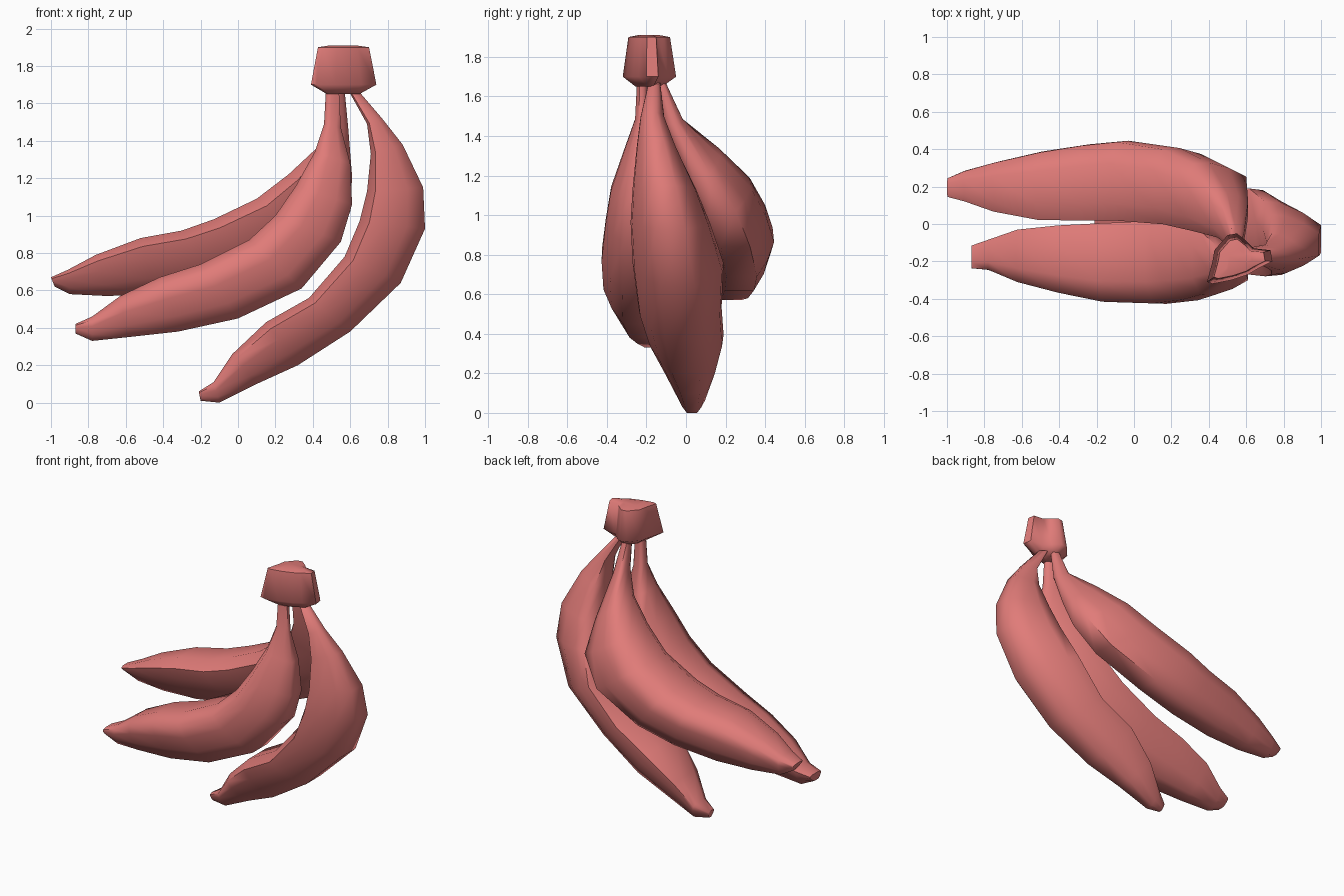
import bpy
import bmesh
import math
from mathutils import Vector

default_cube = bpy.data.objects.get("Cube")
if default_cube:
    bpy.data.objects.remove(default_cube, do_unlink=True)

# Single material
skin = bpy.data.materials.new("coral_red")
skin.use_nodes = True
colour = (0.75, 0.2, 0.19, 1)
skin.diffuse_color = colour
skin.node_tree.nodes["Principled BSDF"].inputs["Base Color"].default_value = colour

# Half section of a fruit from inner to outer side: broad inside, narrow outside
half_section = [(-1, .5), (-.7, 1), (-.2, .96), (.45, .7), (1, .37)]
section = half_section + [(along, -across) for along, across in reversed(half_section)]


def loft(name, rings):
    """Skin a list of equal-length point rings, with both ends capped."""
    bm = bmesh.new()
    loops = [[bm.verts.new(point) for point in ring] for ring in rings]
    count = len(loops[0])
    for lower, upper in zip(loops, loops[1:]):
        for i in range(count):
            j = (i + 1) % count
            bm.faces.new((lower[i], lower[j], upper[j], upper[i]))
    bm.faces.new(loops[0])
    bm.faces.new(loops[-1])
    bmesh.ops.recalc_face_normals(bm, faces=bm.faces)
    mesh = bpy.data.meshes.new(name)
    bm.to_mesh(mesh)
    bm.free()
    mesh.materials.append(skin)
    obj = bpy.data.objects.new(name, mesh)
    bpy.context.collection.objects.link(obj)
    bpy.ops.object.select_all(action="DESELECT")
    obj.select_set(True)
    bpy.context.view_layer.objects.active = obj
    bpy.ops.object.shade_smooth_by_angle(angle=math.radians(65))
    return obj


def fruit(name, lean, stations):
    """Station: inner x, inner z, outer x, outer z, centre y, half width.

    Lean moves the outer side along y, in proportion to the half width.
    """
    rings = []
    for inner_x, inner_z, outer_x, outer_z, y, half in stations:
        inner = Vector((inner_x, y, inner_z))
        outer = Vector((outer_x, y, outer_z))
        centre = (inner + outer) / 2
        reach = (outer - inner) / 2 + Vector((0, lean * half, 0))
        side = Vector((0, half, 0))
        rings.append([centre + reach * along + side * across
                      for along, across in section])
    return loft(name, rings)


# Left fruit, hanging lowest
fruit("left_fruit", 0, [
    (.59, 1.67, .65, 1.66, -.16, .03),
    (.69, 1.49, .77, 1.52, -.17, .06),
    (.71, 1.33, .88, 1.38, -.15, .1),
    (.69, 1.13, .99, 1.15, -.11, .16),
    (.65, .97, 1, .93, -.08, .2),
    (.57, .78, .87, .64, -.04, .23),
    (.38, .56, .6, .38, -.03, .21),
    (.15, .43, .32, .2, 0, .19),
    (-.03, .26, .1, .1, .02, .13),
    (-.13, .11, -.1, 0, .03, .07),
    (-.21, .06, -.2, .01, .02, .03),
])

# Front fruit
fruit("front_fruit", -.1, [
    (.47, 1.67, .54, 1.67, -.22, .03),
    (.46, 1.49, .55, 1.47, -.22, .04),
    (.41, 1.34, .6, 1.28, -.22, .1),
    (.31, 1.16, .61, 1.06, -.22, .17),
    (.2, 1, .55, .86, -.22, .2),
    (.06, .87, .34, .61, -.22, .22),
    (-.2, .74, 0, .45, -.22, .21),
    (-.42, .67, -.32, .38, -.2, .18),
    (-.63, .57, -.59, .35, -.18, .14),
    (-.78, .46, -.78, .33, -.17, .08),
    (-.87, .42, -.87, .37, -.18, .06),
])

# Back fruit
fruit("back_fruit", .15, [
    (.52, 1.67, .57, 1.67, -.13, .03),
    (.51, 1.49, .59, 1.46, -.07, .06),
    (.42, 1.36, .61, 1.21, .06, .12),
    (.27, 1.22, .6, 1.02, .16, .18),
    (.1, 1.09, .46, .84, .22, .2),
    (-.13, .98, .12, .69, .25, .21),
    (-.3, .92, -.15, .62, .24, .2),
    (-.52, .88, -.45, .58, .22, .18),
    (-.76, .79, -.7, .57, .21, .13),
    (-.91, .71, -.9, .58, .21, .08),
    (-1, .67, -.98, .62, .2, .05),
])

# Lobed stem block joining the three necks
stem_centre = Vector((.56, -.19))
stem_outline = [
    (.39, -.31), (.42, -.2), (.43, -.14), (.5, -.06), (.55, -.05), (.6, -.09),
    (.64, -.13), (.73, -.14), (.74, -.2), (.66, -.24), (.61, -.27), (.52, -.3),
    (.42, -.32),
]
stem_rings = []
for scale, height in ((.5, 1.65), (1, 1.7), (.78, 1.9), (.4, 1.91)):
    flat = [stem_centre + (Vector(p) - stem_centre) * scale for p in stem_outline]
    stem_rings.append([(p.x, p.y, height) for p in flat])
loft("stem", stem_rings)
